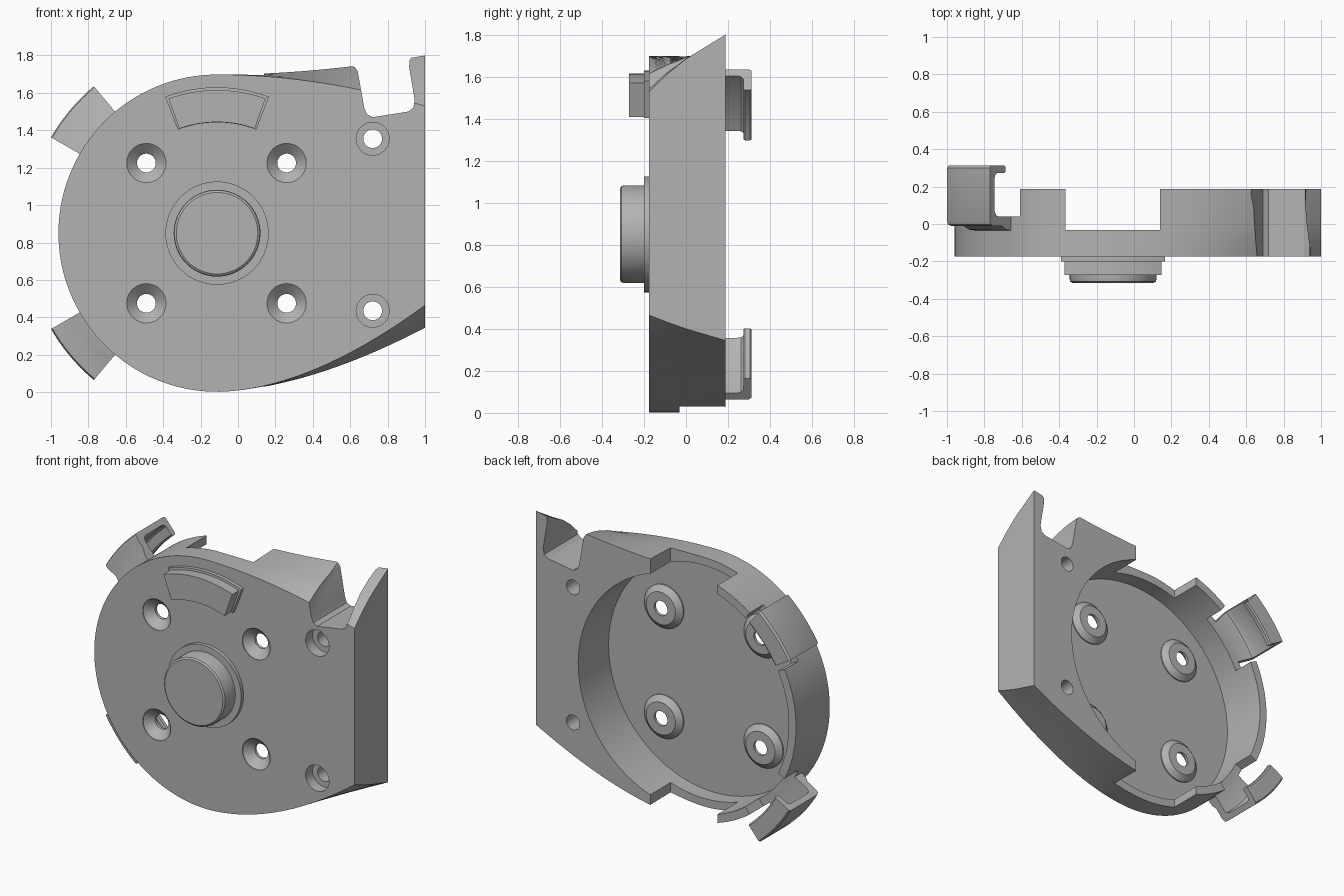
import bpy, bmesh, math
from math import cos, sin, radians, pi

CX, CZ, R = -0.112, 0.85, 0.848        # disc centre and radius
FRONT, FLOOR, BACK = -0.175, -0.14, 0.187

if "Cube" in bpy.data.objects:
    bpy.data.objects.remove(bpy.data.objects["Cube"], do_unlink=True)

grey = bpy.data.materials.new("plain_grey")
grey.use_nodes = True
COLOUR = (0.45, 0.45, 0.45, 1)
grey.diffuse_color = COLOUR
grey.node_tree.nodes["Principled BSDF"].inputs["Base Color"].default_value = COLOUR


def loft(name, rings):
    """Closed solid skinned through rings with equal point counts."""
    bm = bmesh.new()
    loops = [[bm.verts.new(p) for p in ring] for ring in rings]
    for a, b in zip(loops, loops[1:]):
        for i in range(len(a)):
            j = (i + 1) % len(a)
            bm.faces.new((a[i], a[j], b[j], b[i]))
    bm.faces.new(loops[0])
    bm.faces.new(loops[-1][::-1])
    bmesh.ops.recalc_face_normals(bm, faces=bm.faces)
    mesh = bpy.data.meshes.new(name)
    bm.to_mesh(mesh)
    bm.free()
    mesh.materials.append(grey)
    ob = bpy.data.objects.new(name, mesh)
    bpy.context.collection.objects.link(ob)
    return ob


def polar(r, deg, y):
    return (CX + r * cos(radians(deg)), y, CZ + r * sin(radians(deg)))


def lathe(name, x, z, profile, n=48):
    """Turned part along y from (radius, y) pairs."""
    return loft(name, [[(x + r * cos(2 * pi * i / n), y, z + r * sin(2 * pi * i / n))
                        for i in range(n)] for r, y in profile])


def sector(name, profile, a0, a1, n=12):
    """Sweep an (r, y) section around the disc centre."""
    return loft(name, [[polar(r, a0 + (a1 - a0) * i / n, y) for r, y in profile]
                       for i in range(n + 1)])


def prism(name, outline, y0, y1):
    return loft(name, [[(x, y, z) for x, z in outline] for y in (y0, y1)])


def boolean(target, tool, op):
    mod = target.modifiers.new(op, 'BOOLEAN')
    mod.operation, mod.object, mod.solver = op, tool, 'EXACT'
    bpy.context.view_layer.objects.active = target
    bpy.ops.object.modifier_apply(modifier=mod.name)
    bpy.data.objects.remove(tool, do_unlink=True)


def smooth(ob, angle=30):
    bpy.ops.object.select_all(action='DESELECT')
    ob.select_set(True)
    bpy.context.view_layer.objects.active = ob
    bpy.ops.object.shade_smooth_by_angle(angle=radians(angle))


def flank(deg, reach, corner_z, y, n=24):
    """Curve leaving the disc tangentially and ending at a corner on x = 1."""
    px, _, pz = polar(R, deg, y)
    side = 1 if deg > 180 else -1
    qx = px - side * reach * sin(radians(deg))
    qz = pz + side * reach * cos(radians(deg))
    pts = []
    for i in range(1, n + 1):
        t = i / n
        a, b, c = (1 - t) ** 2, 2 * t * (1 - t), t * t
        pts.append((a * px + b * qx + c, y, a * pz + b * qz + c * corner_z))
    return pts


def outline(y, top, bottom, a=90, b=275, n=90):
    """Disc arc running into curved flanks and the flat side."""
    return ([polar(R, a + (b - a) * i / n, y) for i in range(n + 1)]
            + flank(b, 0.47, bottom, y) + flank(a, 0.53, top, y)[::-1])


# Housing, flaring towards the back
housing = loft("housing", [outline(FRONT, 1.53, 0.465), outline(-0.09, 1.612, 0.432),
                           outline(0, 1.685, 0.40), outline(BACK, 1.80, 0.345)])

# Round cavity
boolean(housing, lathe("cavity", CX, CZ, [(0.793, FLOOR), (0.793, 0.4)], 128), 'DIFFERENCE')

# Rim openings at top and bottom
for z in (CZ + 0.7, CZ - 0.7):
    boolean(housing, prism("opening", [(CX - 0.255, z - 0.25), (CX + 0.25, z - 0.25),
                                       (CX + 0.25, z + 0.25), (CX - 0.255, z + 0.25)],
                           -0.032, 0.4), 'DIFFERENCE')

# Rim gaps around the clips
for mid in (140, 220):
    boolean(housing, sector("gap", [(0.6, 0.04), (0.95, 0.04), (0.95, 0.4), (0.6, 0.4)],
                            mid - 14, mid + 14), 'DIFFERENCE')

# Rounded channel across the upper corner
boolean(housing, prism("channel", [
    (0.60, 1.95), (0.605, 1.745), (0.625, 1.737), (0.64, 1.715), (0.675, 1.52), (0.69, 1.485),
    (0.72, 1.47), (0.91, 1.50), (0.937, 1.52), (0.945, 1.56), (0.915, 1.74), (0.917, 1.775),
    (0.93, 1.79), (0.93, 1.95)], -0.4, 0.4), 'DIFFERENCE')

# Bosses and countersunk holes
for sx in (-1, 1):
    for sz in (-1, 1):
        x, z = -0.115 + sx * 0.375, CZ + sz * 0.375
        boolean(housing, lathe("boss", x, z, [(0.147, FLOOR - 0.02), (0.147, FLOOR + 0.008),
                                              (0.11, FLOOR + 0.04)]), 'UNION')
        boolean(housing, lathe("countersink", x, z, [(0.105, -0.3), (0.105, -0.17),
                                                     (0.05, -0.12), (0.05, 0.2)]), 'DIFFERENCE')

# Counterbored mounting holes
for z in (0.435, 1.355):
    boolean(housing, lathe("counterbore", 0.72, z, [(0.088, -0.3), (0.088, -0.10),
                                                    (0.05, -0.0999), (0.05, 0.4)]), 'DIFFERENCE')
smooth(housing, 25)

# Central collar and button
collar = lathe("collar", CX, CZ, [(0.276, FRONT + 0.02), (0.276, -0.2)], 64)
button = lathe("button", CX, CZ, [(0.232, FRONT), (0.232, -0.295), (0.229, -0.307),
                                  (0.218, -0.315)], 64)

# Curved raised pad on a thin base
def pad_ring(y, r0, r1, half, n=16):
    arc = [90 - half + 2 * half * i / n for i in range(n + 1)]
    return [polar(r1, a, y) for a in arc] + [polar(r0, a, y) for a in reversed(arc)]

pad = loft("curved_pad", [pad_ring(FRONT + 0.02, 0.592, 0.78, 20.8),
                          pad_ring(-0.2, 0.592, 0.78, 20.8),
                          pad_ring(-0.201, 0.594, 0.765, 19.8),
                          pad_ring(-0.272, 0.594, 0.765, 19.8)])

# Hooked clips
hook = [(0.80, -0.04), (0.89, -0.03), (0.92, -0.012), (1.0, -0.01), (1.018, -0.003), (1.025, 0.015),
        (1.025, 0.30), (1.015, 0.312), (0.905, 0.312), (0.895, 0.305), (0.895, 0.28),
        (0.905, 0.273), (0.965, 0.273), (0.98, 0.262), (0.985, 0.245), (0.985, 0.07),
        (0.975, 0.048), (0.955, 0.04), (0.80, 0.04)]
clips = [sector(name, hook, mid - 10, mid + 10)
         for name, mid in (("upper_clip", 140), ("lower_clip", 220))]

for part in [collar, button, pad] + clips:
    smooth(part, 30)
